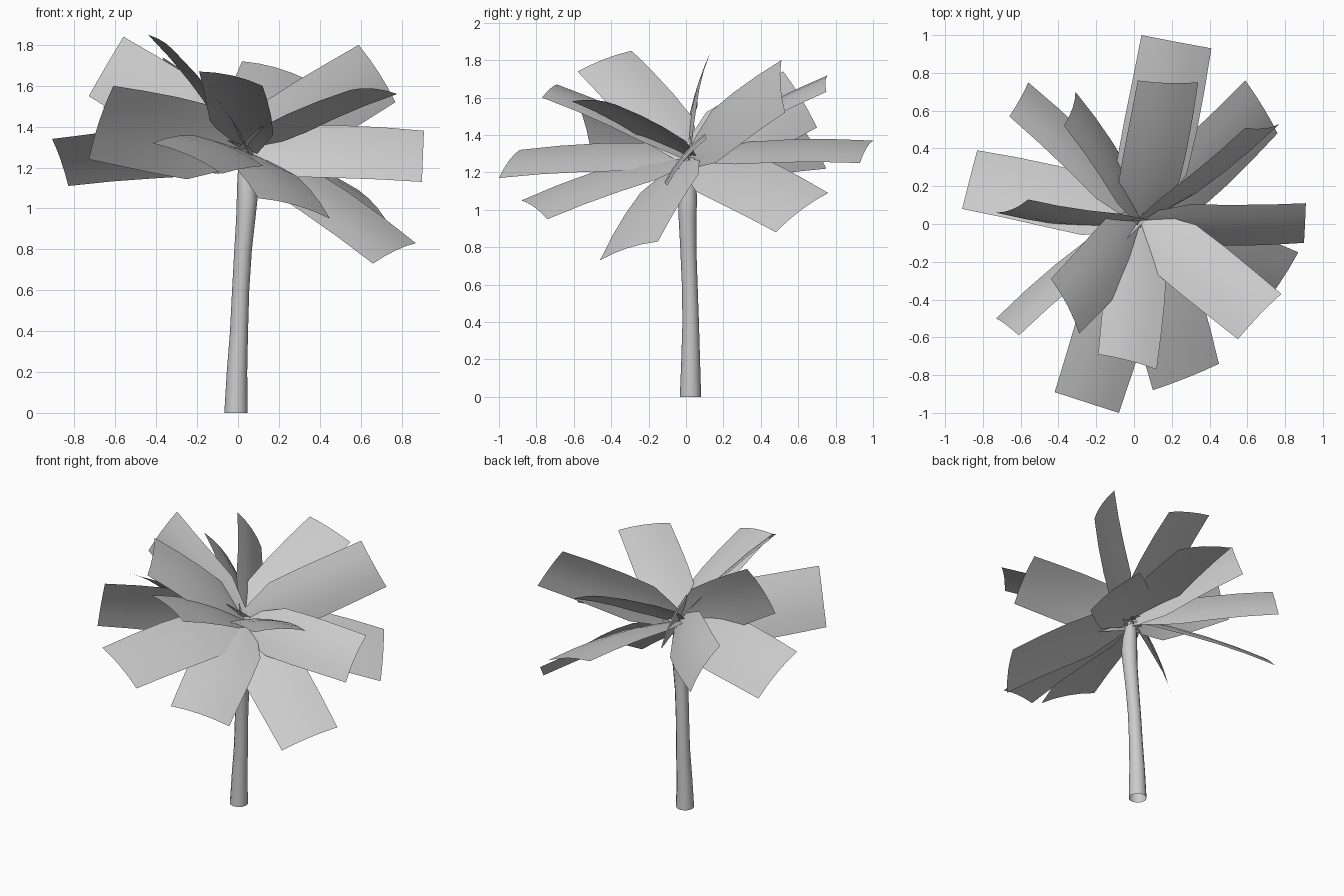
import bpy, bmesh, math
from mathutils import Vector

cube = bpy.data.objects.get("Cube")
if cube:
    bpy.data.objects.remove(cube, do_unlink=True)

grey = bpy.data.materials.new("light_grey")
grey.use_nodes = True
grey.diffuse_color = (0.6, 0.6, 0.6, 1)
grey.node_tree.nodes["Principled BSDF"].inputs["Base Color"].default_value = (0.6, 0.6, 0.6, 1)


def grid_object(name, rows, closed=False):
    """Skin a list of point rows into a quad sheet or tube."""
    bm = bmesh.new()
    vs = [[bm.verts.new(p) for p in row] for row in rows]
    for lower, upper in zip(vs, vs[1:]):
        n = len(lower)
        for i in range(n if closed else n - 1):
            j = (i + 1) % n
            bm.faces.new((lower[i], lower[j], upper[j], upper[i]))
    mesh = bpy.data.meshes.new(name)
    bm.to_mesh(mesh)
    bm.free()
    mesh.materials.append(grey)
    obj = bpy.data.objects.new(name, mesh)
    bpy.context.collection.objects.link(obj)
    mesh.shade_smooth()
    return obj


# Trunk: open, gently leaning tube (x, y, z, radius)
SIDES = 12
path = [(-.01, .024, 0, .057), (-.005, .025, .2, .05), (.005, .025, .4, .044),
        (.013, .02, .6, .042), (.025, .012, .8, .043), (.038, .008, .95, .047),
        (.045, .008, 1.05, .051), (.042, .01, 1.15, .045), (.035, .015, 1.26, .03)]
rings = [[(x + r * math.cos(a), y + r * math.sin(a), z)
          for a in (math.tau * i / SIDES for i in range(SIDES))]
         for x, y, z, r in path]
grid_object("trunk", rings, closed=True)

# Leaves: both corners of each blade's outer end
CROWN = Vector((.03, .02, 1.27))
tips = [
    ((.04, 1.0, 1.37), (.41, .93, 1.25)),
    ((.02, .76, 1.72), (.34, .75, 1.63)),
    ((.59, .76, 1.09), (.76, .48, .88)),
    ((.59, .51, 1.80), (.77, .53, 1.52)),
    ((.87, -.15, .83), (.66, -.46, .73)),
    ((.91, .11, 1.38), (.90, -.10, 1.13)),
    ((.78, -.37, 1.56), (.55, -.61, 1.58)),
    ((.45, -.74, .95), (.10, -.88, 1.05)),
    ((.12, -.77, 1.60), (-.19, -.69, 1.67)),
    ((-.08, -1.0, 1.17), (-.42, -.89, 1.32)),
    ((-.29, -.58, 1.74), (-.44, -.29, 1.85)),
    ((-.61, -.59, 1.60), (-.73, -.50, 1.24)),
    ((-.91, .08, 1.34), (-.83, .39, 1.11)),
    ((-.66, .57, 1.50), (-.56, .75, 1.22)),
    ((-.37, .52, 1.74), (-.31, .70, 1.44)),
    ((-.73, .06, 1.55), (-.56, .13, 1.84)),
]
# Blade outline: (position along the blade, share of full width)
outline = [(0, .2), (.17, .62), (.34, 1), (.56, 1.03), (.78, 1.02), (1, 1)]


def leaf(index, a, b):
    a, b = Vector(a), Vector(b)
    tip, half = (a + b) / 2, (b - a) / 2
    base = CROWN - (tip - CROWN).normalized() * .06
    normal = half.cross(tip - base).normalized()
    if normal.z < 0:
        normal = -normal
    rows = []
    for t, w in outline:
        mid = base.lerp(tip, t) + normal * (.1 * t * (1 - t))
        rows.append([mid + half * (w * s) + normal * (.018 * w * (1 - s * s))
                     for s in (-1, -.5, 0, .5, 1)])
    grid_object(f"leaf_{index:02d}", rows)


for i, (a, b) in enumerate(tips, 1):
    leaf(i, a, b)
